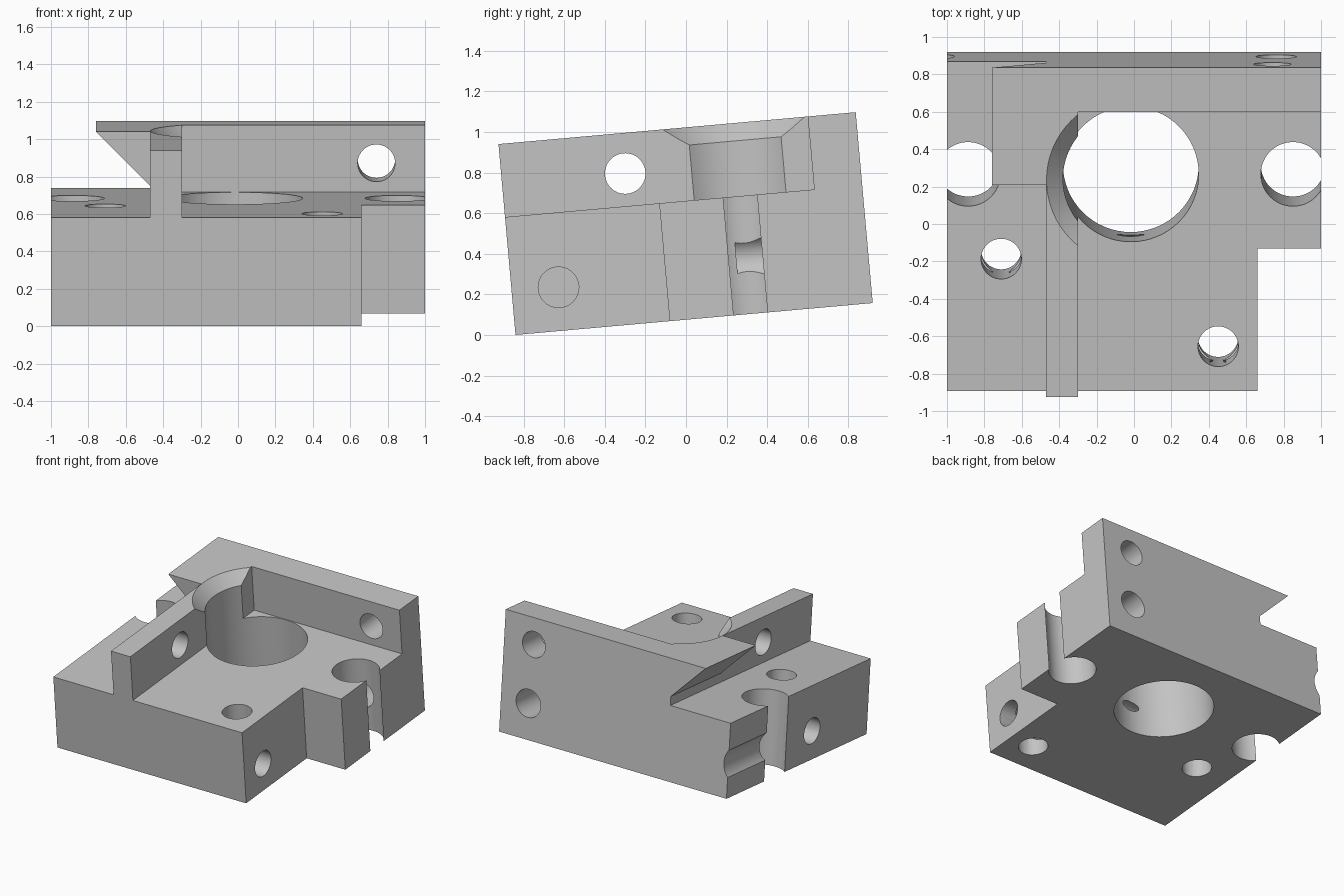
import bpy, bmesh, math
from mathutils import Matrix

cube = bpy.data.objects.get("Cube")
if cube:
    bpy.data.objects.remove(cube, do_unlink=True)

steel = bpy.data.materials.new("machined_grey")
steel.use_nodes = True
GREY = (0.55, 0.55, 0.55, 1.0)
steel.diffuse_color = GREY
steel.node_tree.nodes["Principled BSDF"].inputs["Base Color"].default_value = GREY

# Main sizes, measured before the block is tilted (y = 0 is the front face)
DEPTH, BASE_H, TOP = 1.767, 0.583, 0.944
RIB_L, RIB_R = -0.47, -0.30
BORE_X, BORE_Y, BORE_R = -0.017, 1.163, 0.363


def to_object(name, bm):
    bmesh.ops.recalc_face_normals(bm, faces=bm.faces)
    mesh = bpy.data.meshes.new(name)
    bm.to_mesh(mesh)
    bm.free()
    mesh.materials.append(steel)
    ob = bpy.data.objects.new(name, mesh)
    bpy.context.collection.objects.link(ob)
    return ob


def prism(name, profile, y0, y1):
    """Extrude an x-z outline along y."""
    bm = bmesh.new()
    face = bm.faces.new([bm.verts.new((x, y0, z)) for x, z in profile])
    new = bmesh.ops.extrude_face_region(bm, geom=[face])["geom"]
    verts = [v for v in new if isinstance(v, bmesh.types.BMVert)]
    bmesh.ops.translate(bm, verts=verts, vec=(0, y1 - y0, 0))
    return to_object(name, bm)


def box(name, x0, x1, y0, y1, z0, z1):
    return prism(name, [(x0, z0), (x1, z0), (x1, z1), (x0, z1)], y0, y1)


def drill(name, axis, a, b, lo, hi, r, r_end=None):
    """Round cutter along an axis from lo to hi; a, b are the other two coordinates."""
    bm = bmesh.new()
    bmesh.ops.create_cone(bm, cap_ends=True, segments=64, radius1=r,
                          radius2=r if r_end is None else r_end, depth=hi - lo)
    mid = (lo + hi) / 2
    turn, pos = {
        "x": (Matrix.Rotation(math.pi / 2, 4, "Y"), (mid, a, b)),
        "y": (Matrix.Rotation(-math.pi / 2, 4, "X"), (a, mid, b)),
        "z": (Matrix.Identity(4), (a, b, mid)),
    }[axis]
    bmesh.ops.transform(bm, matrix=Matrix.Translation(pos) @ turn, verts=bm.verts)
    return to_object(name, bm)


def combine(target, tool, operation):
    mod = target.modifiers.new("join", "BOOLEAN")
    mod.operation, mod.object, mod.solver = operation, tool, "EXACT"
    bpy.ops.object.select_all(action="DESELECT")
    bpy.context.view_layer.objects.active = target
    target.select_set(True)
    bpy.ops.object.modifier_apply(modifier=mod.name)
    bpy.data.objects.remove(tool, do_unlink=True)


# Base plate with a notched front corner
body = box("fixture_block", -1, 1, 0, DEPTH, 0, BASE_H)
combine(body, box("corner_notch", 0.66, 1.2, -0.2, 0.763, -0.2, 0.8), "DIFFERENCE")

# Upright rib and the undercut wedge beside it
combine(body, box("rib", RIB_L, RIB_R, 0, DEPTH, 0.4, TOP), "UNION")
wedge = [(-0.76, TOP), (RIB_L, 0.653), (-0.4, 0.653), (-0.4, TOP)]
combine(body, prism("wedge", wedge, 1.138, DEPTH), "UNION")

# Large bore with a chamfered upper rim on the rib
combine(body, drill("bore", "z", BORE_X, BORE_Y, -0.2, 1.2, BORE_R), "DIFFERENCE")
combine(body, drill("bore_chamfer", "z", BORE_X, BORE_Y, 0.856, 0.956,
                    BORE_R, BORE_R + 0.1), "DIFFERENCE")

# Back wall
combine(body, box("back_wall", -0.4, 1, 1.53, DEPTH, 0.4, TOP), "UNION")

# Side slots, pin holes and cross drillings
for cutter in (
    ("right_slot", "z", -0.887, BORE_Y, -0.2, 0.65, 0.172),
    ("left_slot", "z", 0.85, BORE_Y, -0.2, 0.65, 0.172),
    ("right_pin_hole", "z", -0.71, 0.708, -0.2, 0.8, 0.108),
    ("left_pin_hole", "z", 0.45, 0.238, -0.2, 0.8, 0.108),
    ("right_cross_hole", "x", 0.708, 0.225, -1.2, 0.2, 0.1),
    ("left_cross_hole", "x", 0.232, 0.215, 0.0, 1.2, 0.1),
    ("rib_hole", "x", 0.609, 0.744, -0.6, -0.2, 0.1),
    ("wall_hole", "y", 0.74, 0.739, 1.4, 1.9, 0.1),
    ("left_back_hole", "y", 0.76, 0.28, 1.117, 1.9, 0.108),
    ("right_back_groove", "y", -1.12, 0.27, 1.117, 1.9, 0.16),
):
    combine(body, drill(*cutter), "DIFFERENCE")

# Merge coplanar pieces, shade, and tilt the block
bm = bmesh.new()
bm.from_mesh(body.data)
bmesh.ops.remove_doubles(bm, verts=bm.verts, dist=0.0001)
bmesh.ops.dissolve_limit(bm, angle_limit=math.radians(0.5), verts=bm.verts, edges=bm.edges)
bm.to_mesh(body.data)
bm.free()
body.location = (0, -0.84, 0)
body.rotation_euler = (math.radians(5.1), 0, 0)
bpy.ops.object.select_all(action="DESELECT")
body.select_set(True)
bpy.context.view_layer.objects.active = body
bpy.ops.object.shade_smooth_by_angle(angle=math.radians(30))
